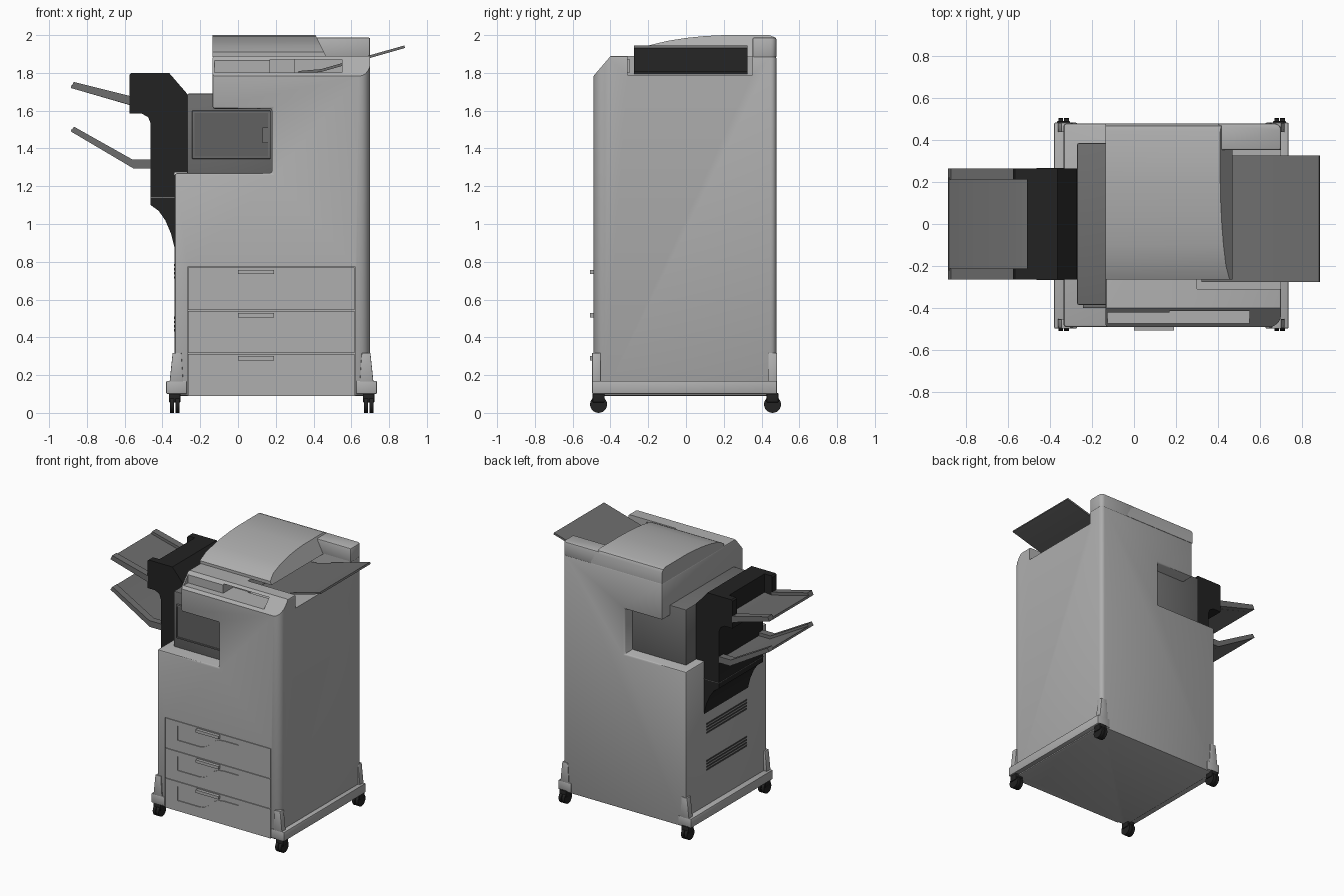
import bpy, bmesh, math
from mathutils import Matrix

if "Cube" in bpy.data.objects:
    bpy.data.objects.remove(bpy.data.objects["Cube"])


def material(name, v):
    m = bpy.data.materials.new(name)
    m.diffuse_color = (v, v, v, 1)
    m.use_nodes = True
    m.node_tree.nodes["Principled BSDF"].inputs["Base Color"].default_value = m.diffuse_color
    return m


LIGHT = material("light_grey", 0.43)
MID = material("mid_grey", 0.155)
SCREEN = material("panel_grey", 0.12)
BLACK = material("black", 0.016)
DARK = material("dark_grey", 0.06)


def finish(bm, name, mat):
    bmesh.ops.recalc_face_normals(bm, faces=bm.faces)
    me = bpy.data.meshes.new(name)
    bm.to_mesh(me)
    bm.free()
    me.materials.append(mat)
    ob = bpy.data.objects.new(name, me)
    bpy.context.collection.objects.link(ob)
    return ob


def smooth(ob):
    bpy.ops.object.select_all(action='DESELECT')
    ob.select_set(True)
    bpy.context.view_layer.objects.active = ob
    bpy.ops.object.shade_smooth_by_angle(angle=math.radians(35))


def prism(name, axis, pts, lo, hi, mat, bevel=0.0, pre=None):
    """Extrude a profile: axis 'y' takes (x, z) points, axis 'x' takes (y, z)."""
    def place(a, b, d):
        return (a, d, b) if axis == 'y' else (d, a, b)
    bm = bmesh.new()
    f = bm.faces.new([bm.verts.new(place(a, b, lo)) for a, b in pts])
    ext = bmesh.ops.extrude_face_region(bm, geom=[f])
    d = hi - lo
    bmesh.ops.translate(bm, vec=(0, d, 0) if axis == 'y' else (d, 0, 0),
                        verts=[g for g in ext['geom'] if isinstance(g, bmesh.types.BMVert)])
    bmesh.ops.recalc_face_normals(bm, faces=bm.faces)
    if pre:
        pre(bm)
    if bevel:
        edges = [e for e in bm.edges if e.calc_face_angle(0) > 0.6]
        bmesh.ops.bevel(bm, geom=edges, offset=bevel, segments=2, profile=0.5, affect='EDGES')
    ob = finish(bm, name, mat)
    smooth(ob)
    return ob


def box(name, x, y, z, mat, bevel=0.0):
    return prism(name, 'y', [(x[0], z[0]), (x[1], z[0]), (x[1], z[1]), (x[0], z[1])],
                 y[0], y[1], mat, bevel)


def cut(ob, cutter):
    mod = ob.modifiers.new("cut", 'BOOLEAN')
    mod.operation = 'DIFFERENCE'
    mod.solver = 'EXACT'
    mod.object = cutter
    bpy.context.view_layer.objects.active = ob
    bpy.ops.object.modifier_apply(modifier=mod.name)
    bpy.data.objects.remove(cutter)
    smooth(ob)


# Main body: C-shaped front profile, rounded right corners
def round_right(bm):
    for front, r in ((True, 0.06), (False, 0.03)):
        es = [e for e in bm.edges if all(v.co.x > 0.69 for v in e.verts)
              and all((v.co.y < 0) == front for v in e.verts)]
        bmesh.ops.bevel(bm, geom=es, offset=r, segments=5, profile=0.5, affect='EDGES')


body = prism("body", 'y', [(-0.335, 0.09), (0.70, 0.09), (0.70, 1.89), (-0.135, 1.89), (-0.135, 1.61),
                           (0.18, 1.61), (0.18, 1.27), (-0.335, 1.27)],
             -0.49, 0.478, LIGHT, 0.012, round_right)
# Sloped top front edge, control slot, side tray notch, drawer bay
cut(body, prism("cutter", 'x', [(-0.6, 1.66), (-0.495, 1.777), (-0.397, 1.892), (-0.38, 1.95), (-0.6, 1.95)],
                -1, 1, LIGHT))
cut(body, box("cutter", (-0.125, 0.2), (-0.6, -0.42), (1.803, 1.872), LIGHT))
cut(body, box("cutter", (0.3, 0.8), (-0.31, 0.352), (1.79, 2.1), LIGHT))
cut(body, box("cutter", (0.17, 0.55), (-0.6, -0.30), (1.803, 1.872), LIGHT))
cut(body, box("cutter", (-0.268, 0.622), (-0.6, -0.465), (0.0, 0.772), LIGHT))

# Scanner lid with curved top and sloping right flank


def flare(bm):
    for v in bm.verts:
        if v.co.x > 0.3:
            v.co.x += (2.0 - v.co.z) * 0.5


prism("scanner_lid", 'x', [(-0.265, 1.885), (-0.265, 1.91), (-0.20, 1.945), (-0.10, 1.969), (0.0, 1.985),
                           (0.1, 1.995), (0.2, 2.0), (0.44, 2.0), (0.467, 1.99), (0.478, 1.97), (0.478, 1.885)],
      -0.135, 0.41, LIGHT, 0.0, flare)


def round_back(bm):
    es = [e for e in bm.edges if all(v.co.x > 0.69 and v.co.y > 0.4 for v in e.verts)]
    bmesh.ops.bevel(bm, geom=es, offset=0.03, segments=5, profile=0.5, affect='EDGES')


prism("rear_top_housing", 'y', [(0.40, 1.88), (0.70, 1.88), (0.70, 1.988), (0.40, 1.988)],
      0.352, 0.478, LIGHT, 0.01, round_back)

# Side feed tray
prism("side_tray", 'y', [(0.32, 1.795), (0.44, 1.805), (0.885, 1.932), (0.88, 1.945), (0.44, 1.82), (0.32, 1.81)],
      -0.275, 0.325, MID)

# Inner output unit and screen panel
box("inner_unit", (-0.27, 0.2), (-0.385, 0.385), (1.265, 1.69), MID, 0.008)
panel = box("screen_panel", (-0.243, 0.172), (-0.40, -0.38), (1.345, 1.60), MID, 0.004)
cut(panel, box("cutter", (-0.23, 0.16), (-0.5, -0.394), (1.357, 1.588), MID))
box("screen", (-0.229, 0.159), (-0.395, -0.391), (1.358, 1.587), SCREEN)
box("panel_latch", (0.13, 0.168), (-0.403, -0.39), (1.43, 1.51), MID)

# Drawers with recessed grip and pull bar
for i, (z0, z1) in enumerate(((0.09, 0.312), (0.316, 0.54), (0.544, 0.769))):
    d = box(f"drawer_{i + 1}", (-0.264, 0.618), (-0.491, -0.464), (z0, z1), LIGHT)
    grip = [(-0.165, -0.035), (-0.165, -0.143), (0.02, -0.143), (0.06, -0.135), (0.10, -0.11), (0.14, -0.07),
            (0.18, -0.05), (0.23, -0.045), (0.35, -0.045), (0.35, -0.004), (0.0, -0.004), (0.0, -0.035)]
    cut(d, prism("cutter", 'y', [(x, z1 + z) for x, z in grip], -0.6, -0.484, LIGHT))
    box(f"drawer_pull_{i + 1}", (0.0, 0.19), (-0.507, -0.48), (z1 - 0.034, z1 - 0.012), LIGHT)

# Left finisher
fin = prism("finisher", 'y', [(-0.575, 1.585), (-0.575, 1.79), (-0.565, 1.80), (-0.365, 1.80), (-0.27, 1.69),
                              (-0.27, 1.272), (-0.335, 1.272), (-0.335, 0.87), (-0.355, 0.95), (-0.385, 1.02),
                              (-0.42, 1.07), (-0.462, 1.10), (-0.462, 1.53), (-0.475, 1.565), (-0.51, 1.585)],
            -0.265, 0.265, BLACK)
cut(fin, box("cutter", (-0.7, -0.51), (-0.212, 0.212), (1.655, 1.9), BLACK))
box("finisher_seam", (-0.464, -0.33), (-0.267, 0.267), (1.138, 1.142), MID)


# Output trays: thin floor with a raised rim on each side
def tray(name, floor, rim):
    prism(name + "_floor", 'y', floor, -0.22, 0.22, MID)
    for s, lo in (("front", -0.265), ("back", 0.212)):
        prism(f"{name}_rim_{s}", 'y', rim, lo, lo + 0.053, MID)


tray("upper_tray", [(-0.885, 1.72), (-0.88, 1.735), (-0.575, 1.655), (-0.51, 1.66), (-0.51, 1.64), (-0.575, 1.63)],
     [(-0.885, 1.72), (-0.87, 1.752), (-0.57, 1.677), (-0.57, 1.63)])
tray("lower_tray", [(-0.885, 1.49), (-0.88, 1.503), (-0.555, 1.318), (-0.46, 1.318), (-0.46, 1.295), (-0.555, 1.295)],
     [(-0.885, 1.49), (-0.868, 1.515), (-0.56, 1.342), (-0.46, 1.342), (-0.46, 1.295), (-0.555, 1.295)])

# Vents on the left side
for zc in (0.75, 0.47):
    for k in range(4):
        z = zc + (k - 1.5) * 0.022
        box("vent_slat", (-0.338, -0.33), (-0.25, 0.23), (z - 0.006, z + 0.006), DARK)

# Base skirts, corner posts and casters
for side, sx, inner in (("left", -0.38, -0.27), ("right", 0.735, 0.625)):
    out = -1 if sx < 0 else 1
    x0, x1 = sorted((sx, inner))
    box(f"skirt_{side}", (x0, x1), (-0.497, 0.482), (0.10, 0.17), LIGHT, 0.006)
    for end, y0 in (("front", -0.497), ("back", 0.437)):
        prism(f"post_{side}_{end}", 'y',
              [(sx - out * 0.09, 0.165), (sx - out * 0.018, 0.165), (sx - out * 0.034, 0.318), (sx - out * 0.08, 0.318)],
              y0, y0 + 0.045, LIGHT, 0.003)
    cx = -0.335 if sx < 0 else 0.692
    for end, cy in (("front", -0.463), ("back", 0.458)):
        box(f"caster_fork_{side}_{end}", (cx - 0.031, cx + 0.031), (cy - 0.032, cy + 0.032), (0.055, 0.105), BLACK, 0.006)
        for k in (-1, 1):
            bm = bmesh.new()
            bmesh.ops.create_cone(bm, cap_ends=True, segments=24, radius1=0.045, radius2=0.045, depth=0.022,
                                  matrix=Matrix.Translation((cx + k * 0.014, cy, 0.045)) @ Matrix.Rotation(math.pi / 2, 4, 'Y'))
            smooth(finish(bm, f"caster_wheel_{side}_{end}", BLACK))
